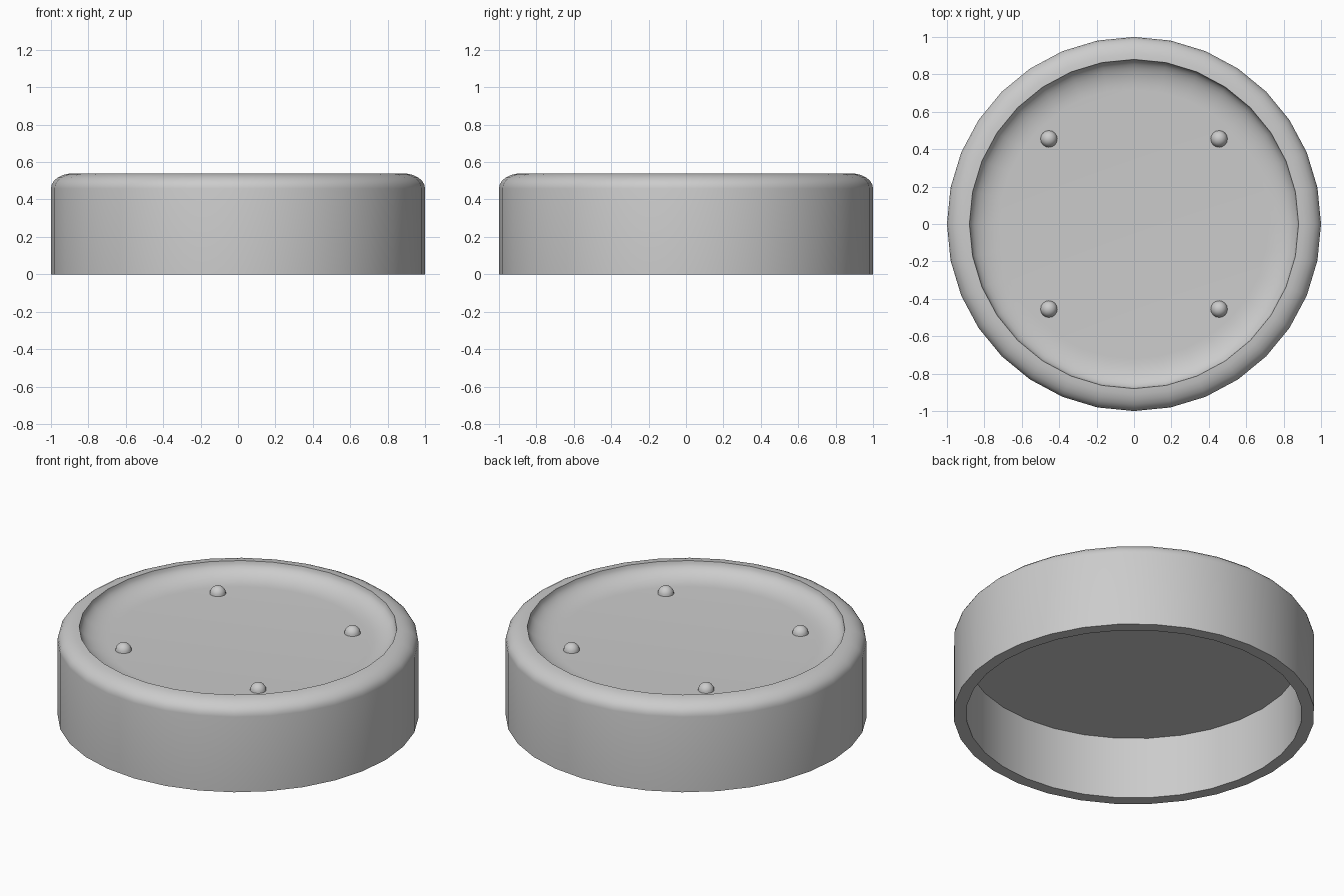
import bpy
import bmesh
from math import cos, sin, pi, radians

cube = bpy.data.objects.get("Cube")
if cube:
    bpy.data.objects.remove(cube, do_unlink=True)

grey = bpy.data.materials.new("plain_grey")
grey.use_nodes = True
colour = (0.6, 0.6, 0.6, 1)
grey.diffuse_color = colour
grey.node_tree.nodes["Principled BSDF"].inputs["Base Color"].default_value = colour


def arc(cx, cz, rx, rz, start, end, steps):
    """Points along an elliptical arc, angles in degrees."""
    angles = [radians(start + (end - start) * i / steps) for i in range(steps + 1)]
    return [(cx + rx * cos(a), cz + rz * sin(a)) for a in angles]


def lathe(name, profile, sides, location=(0, 0, 0)):
    """Turn a (radius, height) profile around the z axis; ends on the axis close."""
    bm = bmesh.new()
    rings = []
    for r, z in profile:
        if r < 1e-5:
            rings.append([bm.verts.new((0, 0, z))] * sides)
        else:
            rings.append([bm.verts.new((r * cos(2 * pi * i / sides),
                                        r * sin(2 * pi * i / sides), z))
                          for i in range(sides)])
    for low, high in zip(rings, rings[1:]):
        for i in range(sides):
            j = (i + 1) % sides
            corners = [low[i], low[j], high[j], high[i]]
            bm.faces.new(list(dict.fromkeys(corners)))
    bmesh.ops.recalc_face_normals(bm, faces=bm.faces)
    mesh = bpy.data.meshes.new(name)
    bm.to_mesh(mesh)
    bm.free()
    mesh.materials.append(grey)
    obj = bpy.data.objects.new(name, mesh)
    obj.location = location
    bpy.context.collection.objects.link(obj)
    bpy.ops.object.select_all(action='DESELECT')
    obj.select_set(True)
    bpy.context.view_layer.objects.active = obj
    bpy.ops.object.shade_smooth_by_angle(angle=radians(35))
    return obj


# Round body: hollow underside, straight wall, rounded shoulder, dished top
floor = 0.455
rim_radius, rim_height = 0.88, 0.54
body = [(0, 0.38), (0.93, 0.38), (0.93, 0), (1, 0)]
body += arc(rim_radius, 0.46, 0.12, 0.08, 0, 90, 6)
body += arc(0.72, rim_height, 0.16, rim_height - floor, 0, -90, 8)[1:]
body += [(0, floor)]
lathe("round_body", body, 32)

# Four small domes standing on the dish floor
dome = arc(0, 0, 0.045, 0.045, 0, 90, 6)
for side, x in (("right", -0.455), ("left", 0.455)):
    for end, y in (("front", -0.455), ("back", 0.455)):
        lathe(f"{end}_{side}_dome", [(0, 0)] + dome, 16, (x, y, floor))
